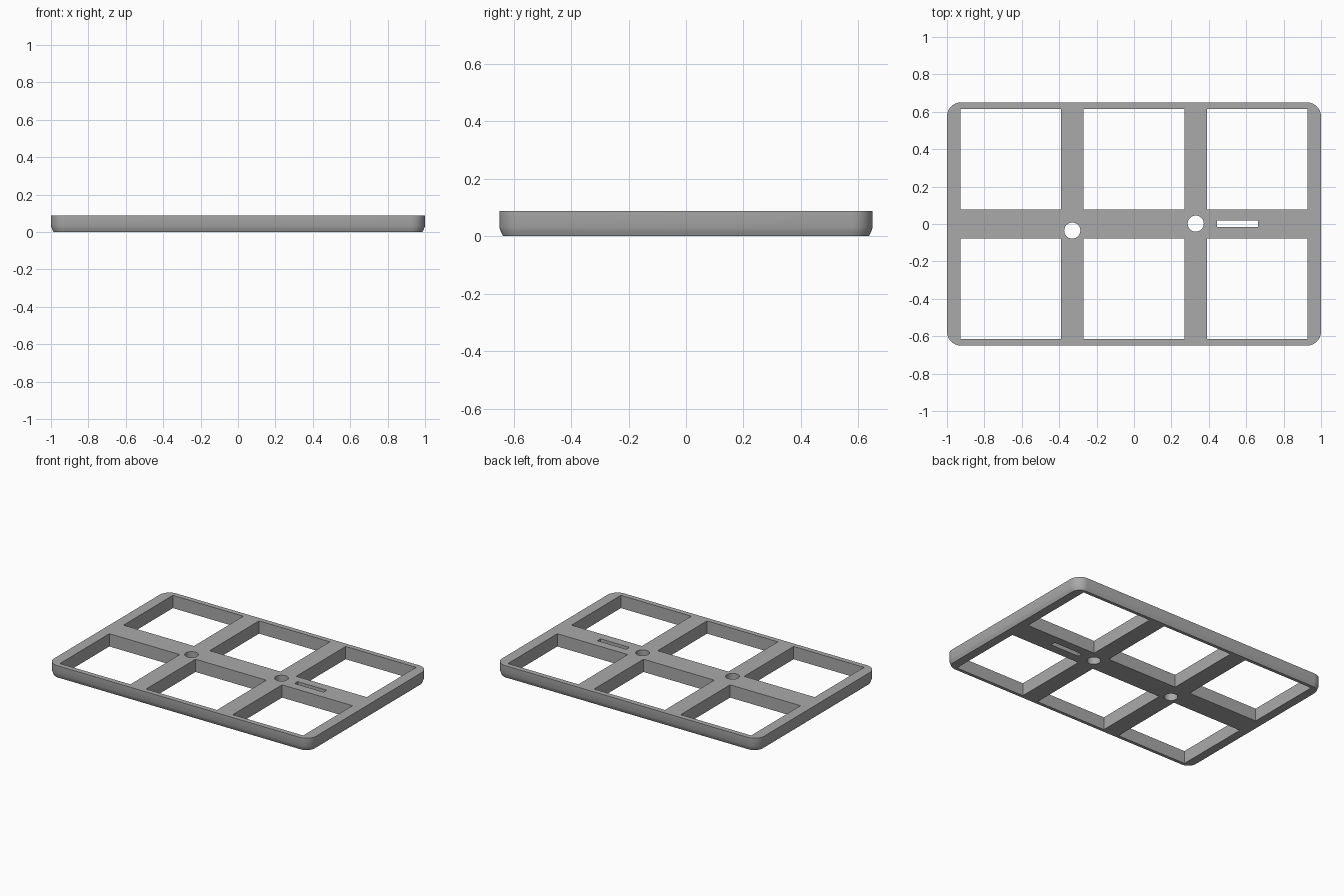
import bpy, bmesh
from math import sin, cos, pi, radians

cube = bpy.data.objects.get("Cube")
if cube:
    bpy.data.objects.remove(cube, do_unlink=True)

HEIGHT = 0.088
HALF_X, HALF_Y, CORNER = 1.0, 0.65, 0.075

grey = bpy.data.materials.new("plain grey")
grey.use_nodes = True
colour = (0.4, 0.4, 0.4, 1)
grey.diffuse_color = colour
grey.node_tree.nodes["Principled BSDF"].inputs["Base Color"].default_value = colour


def rounded_outline(inset, steps=12):
    """Rounded rectangle, corner by corner, counter-clockwise."""
    radius = CORNER - inset
    points = []
    for quarter, (sx, sy) in enumerate([(1, 1), (-1, 1), (-1, -1), (1, -1)]):
        for i in range(steps + 1):
            a = (quarter + i / steps) * pi / 2
            points.append((sx * (HALF_X - CORNER) + radius * cos(a),
                           sy * (HALF_Y - CORNER) + radius * sin(a)))
    return points


def add_box(bm, x0, x1, y0, y1):
    verts = bmesh.ops.create_cube(bm, size=1)["verts"]
    for v in verts:
        v.co.x = x0 if v.co.x < 0 else x1
        v.co.y = y0 if v.co.y < 0 else y1
        v.co.z = -0.1 if v.co.z < 0 else 0.2


def add_hole(bm, x, y, radius):
    verts = bmesh.ops.create_cone(bm, cap_ends=True, segments=48, radius1=radius,
                                  radius2=radius, depth=0.4)["verts"]
    bmesh.ops.translate(bm, verts=verts, vec=(x, y, 0))


def make_object(name, bm):
    bmesh.ops.recalc_face_normals(bm, faces=bm.faces)
    mesh = bpy.data.meshes.new(name)
    bm.to_mesh(mesh)
    bm.free()
    mesh.materials.append(grey)
    obj = bpy.data.objects.new(name, mesh)
    bpy.context.collection.objects.link(obj)
    return obj


# Slab with rounded corners and an eased lower edge
bm = bmesh.new()
rings = []
for z, inset in [(0, 0.013), (0.015, 0.006), (0.032, 0), (HEIGHT, 0)]:
    rings.append([bm.verts.new((x, y, z)) for x, y in rounded_outline(inset)])
for low, high in zip(rings, rings[1:]):
    for i in range(len(low)):
        j = (i + 1) % len(low)
        bm.faces.new((low[i], low[j], high[j], high[i]))
bm.faces.new(rings[0][::-1])
bm.faces.new(rings[-1])
frame = make_object("grid_frame", bm)

# Six windows, two round holes and a narrow slot
bm = bmesh.new()
for x0, x1 in [(-0.927, -0.39), (-0.27, 0.27), (0.39, 0.927)]:
    for y0, y1 in [(-0.615, -0.077), (0.077, 0.615)]:
        add_box(bm, x0, x1, y0, y1)
add_hole(bm, -0.33, -0.035, 0.043)
add_hole(bm, 0.33, 0.002, 0.043)
add_box(bm, 0.443, 0.663, -0.016, 0.018)
cutter = make_object("opening_cutter", bm)
cutter.hide_render = True

bpy.ops.object.select_all(action="DESELECT")
frame.select_set(True)
bpy.context.view_layer.objects.active = frame
cut = frame.modifiers.new("openings", "BOOLEAN")
cut.operation = "DIFFERENCE"
cut.solver = "EXACT"
cut.object = cutter
bpy.ops.object.modifier_apply(modifier=cut.name)
bpy.data.objects.remove(cutter, do_unlink=True)
bpy.ops.object.shade_smooth_by_angle(angle=radians(30))
